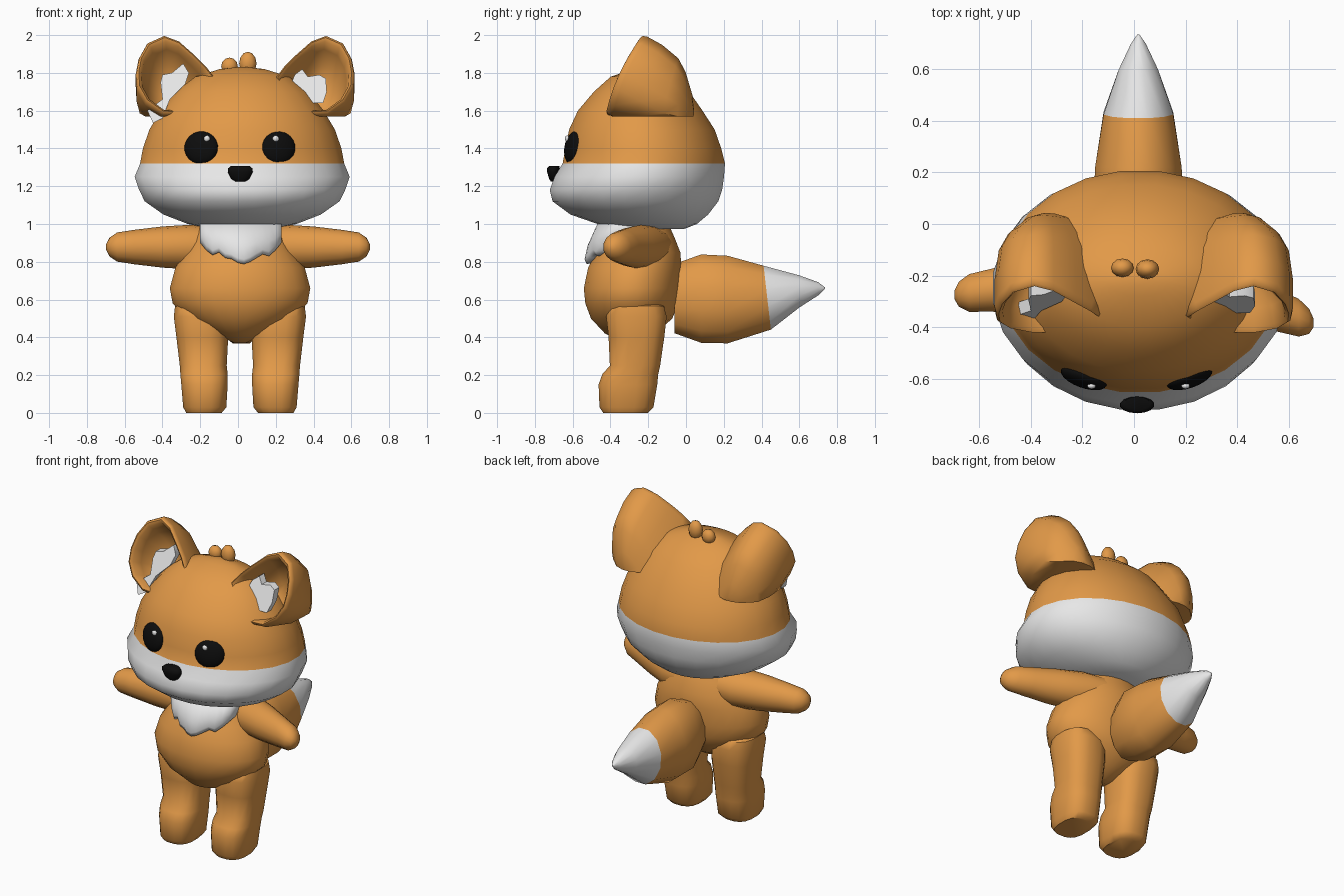
import bpy, bmesh, math
from mathutils import Vector, Matrix

if "Cube" in bpy.data.objects:
    bpy.data.objects.remove(bpy.data.objects["Cube"])


def material(name, rgb):
    m = bpy.data.materials.new(name)
    m.diffuse_color = (*rgb, 1)
    m.use_nodes = True
    m.node_tree.nodes["Principled BSDF"].inputs["Base Color"].default_value = m.diffuse_color
    return m


ORANGE = material("orange fur", (0.76, 0.32, 0.065))
WHITE = material("white fur", (0.83, 0.83, 0.83))
BLACK = material("black", (0.004, 0.004, 0.004))


def finish(name, bm, mats, rule=None, angle=50):
    """Turn a bmesh into a smooth-shaded object; rule picks a material per face."""
    bmesh.ops.recalc_face_normals(bm, faces=bm.faces)
    if rule:
        for f in bm.faces:
            f.material_index = int(rule(f.calc_center_median()))
    me = bpy.data.meshes.new(name)
    bm.to_mesh(me)
    bm.free()
    for m in mats:
        me.materials.append(m)
    me.shade_smooth()
    me.set_sharp_from_angle(angle=math.radians(angle))
    ob = bpy.data.objects.new(name, me)
    bpy.context.collection.objects.link(ob)
    return ob


def loft(name, rings, mats, rule=None, angle=50):
    """Skin closed rings of points and cap both ends."""
    bm = bmesh.new()
    rows = [[bm.verts.new(p) for p in r] for r in rings]
    n = len(rows[0])
    for a, b in zip(rows, rows[1:]):
        for i in range(n):
            j = (i + 1) % n
            bm.faces.new((a[i], a[j], b[j], b[i]))
    bm.faces.new(rows[0])
    bm.faces.new(rows[-1])
    return finish(name, bm, mats, rule, angle)


def ring(c, u, v, n=16, power=1.0):
    """Ellipse ring; power below 1 makes it squarer."""
    pts = []
    for i in range(n):
        t = math.tau * (i + 0.5) / n
        co, si = math.cos(t), math.sin(t)
        co = math.copysign(abs(co) ** power, co)
        si = math.copysign(abs(si) ** power, si)
        pts.append(Vector(c) + Vector(u) * co + Vector(v) * si)
    return pts


def ball(name, loc, size, mat, rot=(0, 0, 0), seg=20):
    bm = bmesh.new()
    turn = Matrix.Rotation(rot[2], 4, 'Z') @ Matrix.Rotation(rot[0], 4, 'X') @ Matrix.Rotation(rot[1], 4, 'Y')
    mat4 = Matrix.Translation(loc) @ turn @ Matrix.Diagonal((*size, 1))
    bmesh.ops.create_uvsphere(bm, u_segments=seg, v_segments=seg // 2, radius=1, matrix=mat4)
    return finish(name, bm, [mat])


# Head: z, half width, front y, back y; white below the cheek line
head = [(0.973, .16, -.34, -.01), (1.0, .29, -.47, .06), (1.05, .42, -.615, .12),
        (1.12, .52, -.71, .175), (1.18, .55, -.725, .195), (1.25, .574, -.70, .205),
        (1.32, .545, -.657, .21), (1.40, .53, -.642, .19), (1.50, .495, -.622, .155),
        (1.60, .435, -.575, .09), (1.70, .355, -.49, .02), (1.78, .25, -.40, -.08),
        (1.82, .12, -.28, -.17), (1.83, .03, -.24, -.20)]
loft("head", [ring((.022, (f + b) / 2, z), (w, 0, 0), (0, (b - f) / 2, 0), 24)
              for z, w, f, b in head], [ORANGE, WHITE], lambda c: c.z < 1.32, 60)

# Body: z, half width, front y, back y
body = [(.37, .03, -.32, -.24), (.42, .14, -.43, -.16), (.50, .285, -.505, -.07),
        (.58, .36, -.535, -.04), (.66, .375, -.543, -.028), (.77, .345, -.52, -.022),
        (.85, .295, -.475, -.028), (.93, .25, -.43, -.06), (1.02, .19, -.39, -.10)]
loft("body", [ring((.011, (f + b) / 2, z), (w, 0, 0), (0, (b - f) / 2, 0), 24)
              for z, w, f, b in body], [ORANGE])

# Legs with feet: z, inner x, outer x, front y, back y
leg = [(0, .095, .285, -.44, -.20), (.03, .07, .302, -.46, -.17), (.15, .063, .312, -.465, -.15),
       (.205, .063, .317, -.445, -.145), (.25, .068, .32, -.405, -.135),
       (.40, .06, .338, -.412, -.113), (.51, .06, .352, -.425, -.10),
       (.565, .10, .345, -.405, -.115), (.595, .16, .29, -.35, -.17)]
for side, s in (("left", -1), ("right", 1)):
    loft(side + "_leg", [ring((.01 + s * (a + b) / 2, (f + k) / 2, z), ((b - a) / 2, 0, 0),
                              (0, (k - f) / 2, 0), 16, .75) for z, a, b, f, k in leg], [ORANGE])

# Arms: distance out, half depth, half height; the right one reaches forward
arm = [(.13, .115, .11), (.25, .128, .118), (.40, .110, .109), (.55, .086, .091),
       (.64, .075, .077), (.68, .05, .05), (.698, .016, .016)]
for side, s, y0, y1 in (("left", -1, -.19, -.275), ("right", 1, -.14, -.385)):
    loft(side + "_arm", [ring((s * d, y0 + (y1 - y0) * d / .7, .878), (0, ry, 0), (0, 0, rz), 14)
                         for d, ry, rz in arm], [ORANGE])

# Tail: y, centre z, half width, half height; white tip
tail = [(-.06, .605, .12, .19), (.08, .605, .18, .242), (.22, .60, .174, .24), (.43, .61, .14, .175),
        (.60, .643, .079, .088), (.70, .657, .03, .036), (.735, .66, .005, .005)]
loft("tail", [ring((.017, y, z), (rx, 0, 0), (0, -.02 if y == .43 else 0, rz), 12)
              for y, z, rx, rz in tail], [ORANGE, WHITE], lambda c: c.y > .43)

# Chest bib with a scalloped lower edge, lofted sideways
hem = [.90, .86, .835, .85, .82, .815, .795, .788, .80, .82, .84, .83, .86, .90]
bib = []
for i, low in enumerate(hem):
    x = -.2 + .43 * i / (len(hem) - 1)

    def front(z):
        return -.47 - (1 - z) * .36 + 1.9 * (x - .015) ** 2
    mid = low + (1 - low) * .45
    bib.append([(x, front(1.0), 1.0), (x, front(mid) - .01, mid), (x, front(low + .025), low + .025),
                (x, front(low) + .02, low), (x, front(low) + .12, low + .015), (x, front(1.0) + .12, 1.0)])
loft("chest_bib", bib, [WHITE], angle=75)

# Ears: rim outline, then shell rings as (scale, depth) from the back over the rim and inside
rim = [(.155, 1.77), (.20, 1.83), (.265, 1.895), (.35, 1.97), (.43, 2.0), (.52, 1.96), (.565, 1.88),
       (.58, 1.80), (.575, 1.72), (.53, 1.64), (.44, 1.575), (.34, 1.57), (.22, 1.64)]
shell = [(.12, .42), (.40, .40), (.75, .33), (.92, .26), (1.0, .13), (1.0, .02), (.97, -.005), (.92, -.012),
         (.85, .003), (.79, .07), (.62, .17), (.30, .23)]
for side, s in (("left", -1), ("right", 1)):
    rings = []
    for k, (scale, depth) in enumerate(shell):
        floor = 1.57 if k < 8 else 1.59
        loop = []
        for x, z in rim:
            x, z = .37 + (x - .37) * scale, 1.78 + (z - 1.78) * scale
            t = z - 1.58
            push = depth * (1.1 - .9 * t)
            y = -.41 + .2 * t + .6 * t * t + push
            loop.append((.038 + s * x, y, max(floor, z - .55 * push)))
        rings.append(loop)
    loft(side + "_ear", rings, [ORANGE], angle=60)

# Fluffy tufts inside the ears
tufts = {"left": [(-.41, 1.75), (-.40, 1.79), (-.35, 1.80), (-.29, 1.85), (-.26, 1.80), (-.28, 1.74),
                  (-.36, 1.66), (-.40, 1.56), (-.45, 1.535), (-.48, 1.60), (-.40, 1.66)],
         "right": [(.28, 1.74), (.30, 1.79), (.34, 1.82), (.37, 1.78), (.43, 1.79), (.465, 1.77),
                   (.47, 1.70), (.45, 1.64), (.40, 1.64)]}
for side, pts in tufts.items():
    loft(side + "_ear_tuft", [[(x, -.31 + .45 * (z - 1.72) + d, z) for x, z in pts] for d in (0, .05)], [WHITE])

# Hair bumps on the crown
ball("left_hair_bump", (-.045, -.17, 1.835), (.044, .036, .046), ORANGE, seg=12)
ball("right_hair_bump", (.052, -.175, 1.85), (.046, .038, .062), ORANGE, seg=12)

# Eyes with highlights
for side, x, s, gx in (("left", -.195, -1, -.165), ("right", .215, 1, .20)):
    ball(side + "_eye", (x, -.597, 1.404), (.094, .038, .087), BLACK, (-.15, s * -.15, s * .33))
    ball(side + "_eye_highlight", (gx, -.629, 1.452), (.018, .012, .017), WHITE, seg=10)

# Nose: z, half width, front y
nose = [(1.224, .03, -.715), (1.24, .05, -.725), (1.275, .068, -.735), (1.295, .066, -.735), (1.307, .05, -.725)]
loft("nose", [ring((.012, (f - .67) / 2, z), (w, 0, 0), (0, (-.67 - f) / 2, 0), 14)
              for z, w, f in nose], [BLACK])
